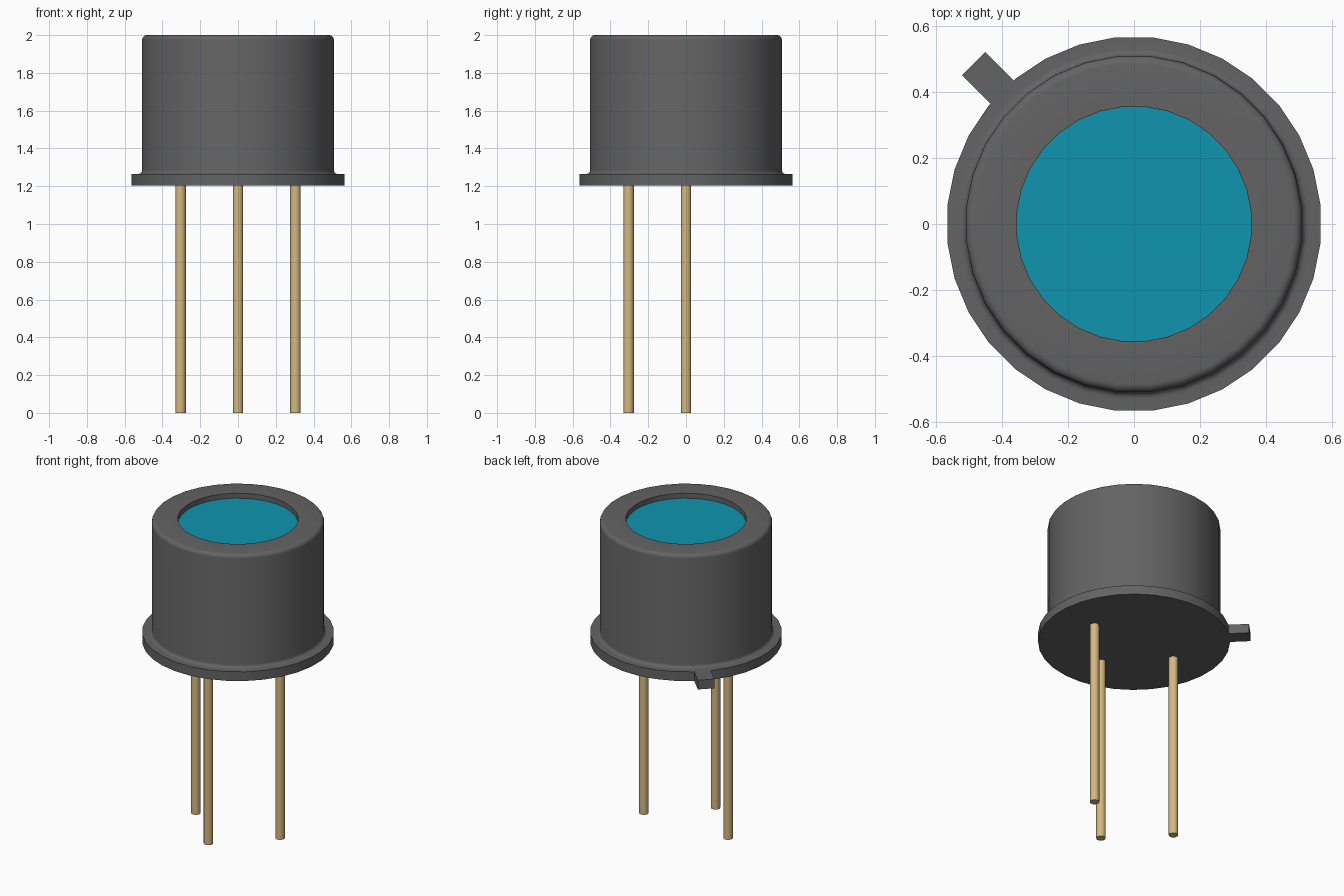
import bpy, math
from mathutils import Matrix

cube = bpy.data.objects.get("Cube")
if cube:
    bpy.data.objects.remove(cube)

SIDES = 32
BASE, RIM, TOP = 1.205, 1.265, 2.0


def material(name, rgb):
    m = bpy.data.materials.new(name)
    m.use_nodes = True
    m.diffuse_color = (*rgb, 1)
    m.node_tree.nodes["Principled BSDF"].inputs["Base Color"].default_value = (*rgb, 1)
    return m


grey = material("dark grey metal", (0.125, 0.125, 0.125))
gold = material("gold", (0.66, 0.48, 0.22))
teal = material("teal glass", (0.005, 0.30, 0.43))


def finish(obj, name, mat):
    obj.name = obj.data.name = name
    obj.data.materials.append(mat)
    bpy.ops.object.select_all(action="DESELECT")
    obj.select_set(True)
    bpy.context.view_layer.objects.active = obj
    bpy.ops.object.shade_smooth_by_angle(angle=math.radians(35))
    return obj


def lathe(name, profile, mat, sides=SIDES):
    """Spin (radius, height) points, listed bottom to top on the outside; cap both ends."""
    verts, faces, n = [], [], len(profile)
    for i in range(sides):
        a = (i + 0.5) * math.tau / sides
        verts += [(r * math.cos(a), r * math.sin(a), z) for r, z in profile]
    for i in range(sides):
        p, q = i * n, (i + 1) % sides * n
        faces += [(p + k, q + k, q + k + 1, p + k + 1) for k in range(n - 1)]
    faces.append([i * n for i in reversed(range(sides))])
    faces.append([i * n + n - 1 for i in range(sides)])
    mesh = bpy.data.meshes.new(name)
    mesh.from_pydata(verts, [], faces)
    obj = bpy.data.objects.new(name, mesh)
    bpy.context.collection.objects.link(obj)
    return finish(obj, name, mat)


def arc(cx, cz, r, start, end, steps=5):
    angles = [math.radians(start + (end - start) * k / steps) for k in range(steps + 1)]
    return [(cx + r * math.cos(a), cz + r * math.sin(a)) for a in angles]


# Can with flange, rounded shoulder and recessed window seat
profile = [(0.567, BASE), (0.567, RIM)]
profile += arc(0.53, RIM + 0.02, 0.02, 270, 180)
profile += arc(0.485, TOP - 0.025, 0.025, 0, 90)
profile += [(0.356, TOP), (0.356, TOP - 0.036)]
lathe("can", profile, grey)

# Window glass
lathe("window", [(0.355, TOP - 0.036), (0.355, TOP - 0.032)], teal)

# Index tab pointing to the back corner
bpy.ops.mesh.primitive_cube_add(size=1)
tab = bpy.context.object
tab.data.transform(Matrix.Rotation(math.radians(135), 4, "Z")
                   @ Matrix.Translation((0.608, 0, (BASE + RIM) / 2))
                   @ Matrix.Diagonal((0.156, 0.1, RIM - BASE, 1)))
finish(tab, "index_tab", grey)

# Three lead pins
for name, x, y in (("right_pin", -0.304, 0), ("left_pin", 0.304, 0), ("front_pin", 0, -0.304)):
    pin = lathe(name, [(0.028, 0), (0.028, BASE + 0.01)], gold, 16)
    pin.location = (x, y, 0)
